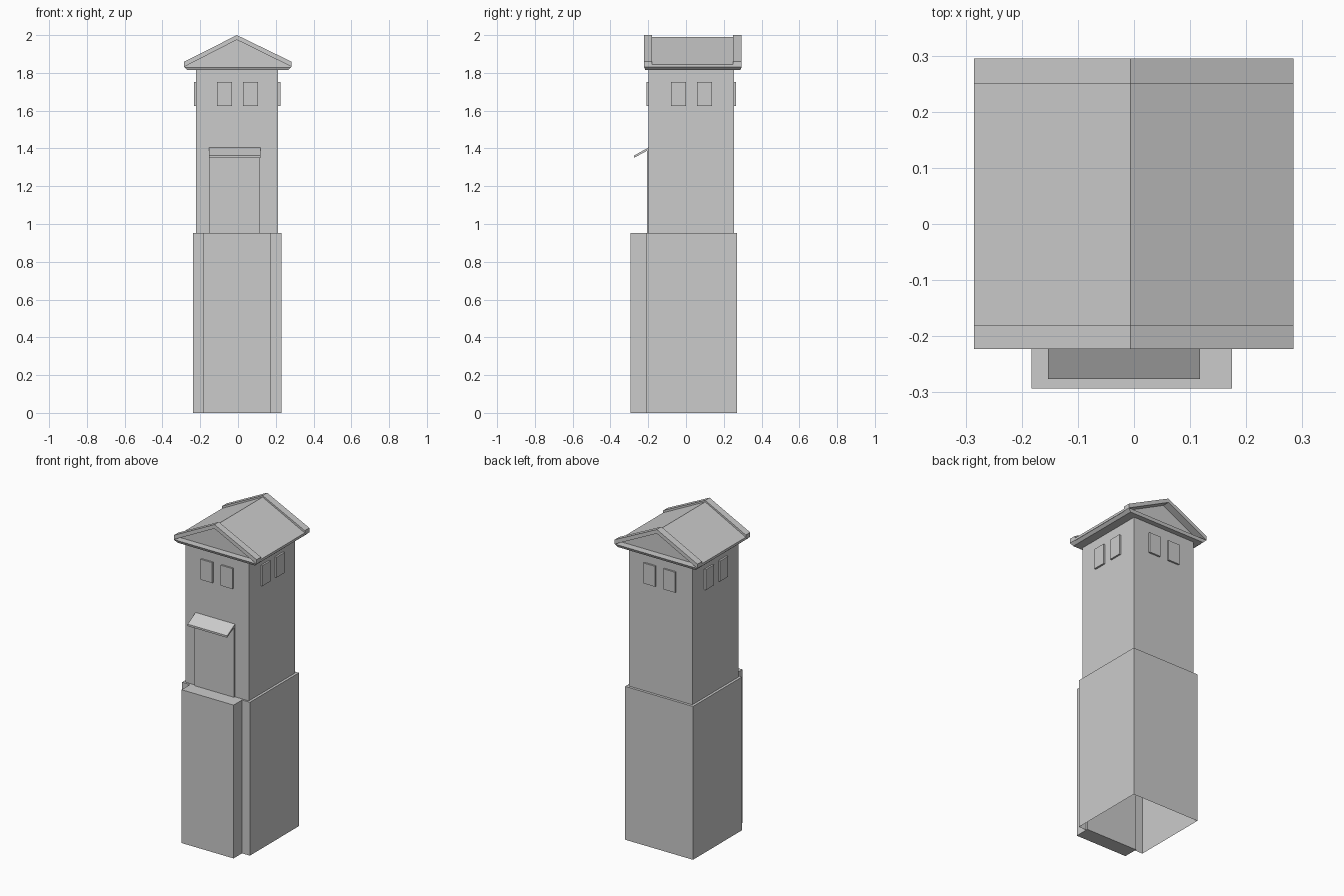
import bpy
import bmesh
from mathutils import Vector

cube = bpy.data.objects.get("Cube")
if cube:
    bpy.data.objects.remove(cube, do_unlink=True)

grey = bpy.data.materials.new("light grey")
grey.use_nodes = True
colour = (0.6, 0.6, 0.6, 1.0)
grey.diffuse_color = colour
grey.node_tree.nodes["Principled BSDF"].inputs["Base Color"].default_value = colour

CX, CY = -0.004, 0.029      # tower axis


def finish(name, bm):
    bmesh.ops.recalc_face_normals(bm, faces=bm.faces)
    mesh = bpy.data.meshes.new(name)
    bm.to_mesh(mesh)
    bm.free()
    mesh.materials.append(grey)
    obj = bpy.data.objects.new(name, mesh)
    bpy.context.collection.objects.link(obj)
    return obj


def box(name, low, high, open_bottom=False, bottom_inset=(0, 0)):
    """Box between two corners, optionally hollow below or tapered at the foot."""
    low, high = Vector(low), Vector(high)
    bm = bmesh.new()
    bmesh.ops.create_cube(bm, size=1)
    for v in bm.verts:
        foot = v.co.z < 0
        sx, sy = (1 if v.co.x > 0 else -1), (1 if v.co.y > 0 else -1)
        v.co = Vector([low[i] + (v.co[i] + 0.5) * (high[i] - low[i]) for i in range(3)])
        if foot:
            v.co.x -= sx * bottom_inset[0]
            v.co.y -= sy * bottom_inset[1]
    bmesh.ops.recalc_face_normals(bm, faces=bm.faces)
    if open_bottom:
        under = [f for f in bm.faces if f.normal.z < -0.9]
        bmesh.ops.delete(bm, geom=under, context='FACES')
    return finish(name, bm)


def prism(name, outline, axis, start, end):
    """Extrude an outline of (horizontal, z) points along the x or y axis."""
    bm = bmesh.new()
    place = (lambda a, z: (start, a, z)) if axis == 'x' else (lambda a, z: (a, start, z))
    face = bm.faces.new([bm.verts.new(place(a, z)) for a, z in outline])
    out = bmesh.ops.extrude_face_region(bm, geom=[face])
    step = end - start
    move = (step, 0, 0) if axis == 'x' else (0, step, 0)
    bmesh.ops.translate(bm, vec=move, verts=[g for g in out["geom"] if isinstance(g, bmesh.types.BMVert)])
    return finish(name, bm)


# Lower shaft, front pier and upper shaft
LEDGE, EAVES = 0.953, 1.815
X0, X1, Y0, Y1 = -0.222, 0.213, -0.198, 0.255
box("lower_shaft", (-0.238, -0.21, 0), (0.229, 0.271, LEDGE), open_bottom=True)
box("front_pier", (-0.183, -0.293, 0), (0.175, -0.2, LEDGE))
box("upper_shaft", (X0, Y0, LEDGE - 0.002), (X1, Y1, EAVES + 0.002))

# Doorway and its sloping canopy
box("door_panel", (-0.153, -0.207, LEDGE), (0.117, Y0 + 0.01, 1.395))
prism("door_canopy", [(-0.198, 1.405), (-0.276, 1.362), (-0.276, 1.35), (-0.198, 1.392)],
      'x', -0.153, 0.118)

# Pairs of raised windows on every side
T = 0.011
for label, offset in (("first", -0.069), ("second", 0.069)):
    for side, wall, out in (("front", Y0, -T), ("back", Y1, T)):
        c = CX + 0.002 + offset
        box(f"{side}_window_{label}", (c - 0.04, min(wall, wall + out), 1.624),
            (c + 0.04, max(wall, wall + out), 1.751))
    for side, wall, out in (("right", X0, -T), ("left", X1, T)):
        c = CY + offset
        box(f"{side}_window_{label}", (min(wall, wall + out), c - 0.04, 1.624),
            (max(wall, wall + out), c + 0.04, 1.751))

# Cornice, roof and gable boards
RX0, RX1, RY0, RY1, RIDGE = -0.285, 0.284, -0.223, 0.295, -0.006
box("cornice", (RX0, RY0, EAVES), (RX1, RY1, 1.832), bottom_inset=(0.018, 0.008))
prism("roof", [(RX0, 1.83), (RX1, 1.83), (RX1, 1.845), (RIDGE, 1.99), (RX0, 1.845)],
      'y', -0.18, 0.25)
boards = [(RX0, 1.832), (RX0, 1.859), (RIDGE, 2.0), (RX1, 1.859), (RX1, 1.832), (RIDGE, 1.975)]
prism("front_gable_boards", boards, 'y', RY0, -0.18)
prism("back_gable_boards", boards, 'y', 0.25, RY1)
